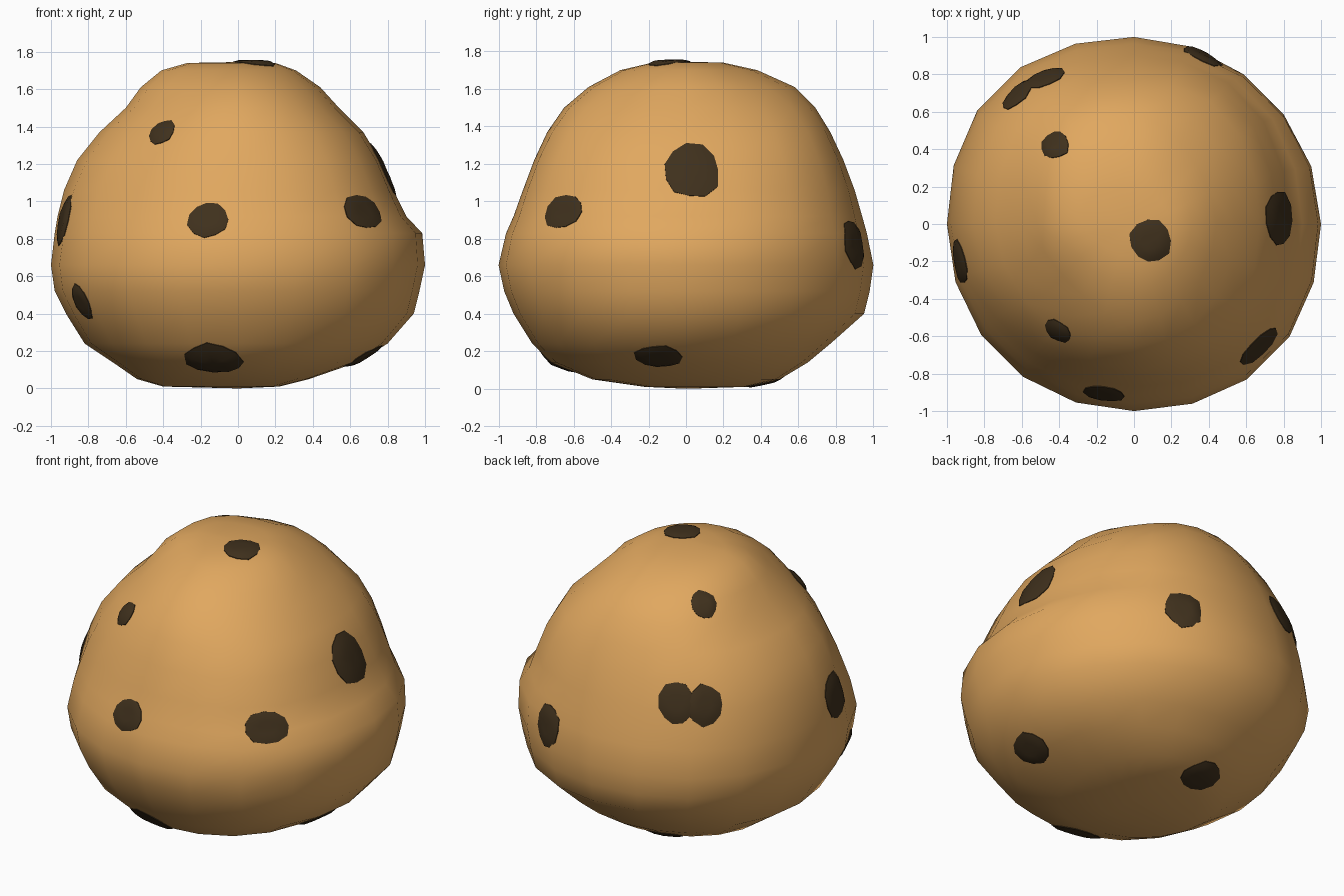
import bpy, bmesh, math, random
from mathutils import Vector
from mathutils.bvhtree import BVHTree

if "Cube" in bpy.data.objects:
    bpy.data.objects.remove(bpy.data.objects["Cube"])

random.seed(4)
SIDES = 20

def material(name, rgb):
    m = bpy.data.materials.new(name)
    m.diffuse_color = (*rgb, 1)
    m.use_nodes = True
    m.node_tree.nodes["Principled BSDF"].inputs["Base Color"].default_value = m.diffuse_color
    return m

def finish(bm, name, mat, angle):
    bmesh.ops.recalc_face_normals(bm, faces=bm.faces)
    me = bpy.data.meshes.new(name)
    bm.to_mesh(me)
    me.materials.append(mat)
    ob = bpy.data.objects.new(name, me)
    bpy.context.collection.objects.link(ob)
    bpy.ops.object.select_all(action='DESELECT')
    ob.select_set(True)
    bpy.context.view_layer.objects.active = ob
    bpy.ops.object.shade_smooth_by_angle(angle=math.radians(angle))
    return ob

def bridge(bm, a, b):
    n = len(a)
    for i in range(n):
        bm.faces.new((a[i], a[(i + 1) % n], b[(i + 1) % n], b[i]))

def fan(bm, ring, co):
    c = bm.verts.new(co)
    for i in range(len(ring)):
        bm.faces.new((ring[i], ring[(i + 1) % len(ring)], c))

dough = material("dough", (0.75, 0.39, 0.115))
chocolate = material("chocolate", (0.05, 0.03, 0.012))

# Body cross-sections: height, then reach to left, right, front, back
sections = [
    (0.01, .40, .22, .22, .32), (0.05, .54, .38, .50, .50), (0.14, .67, .64, .72, .65),
    (0.24, .82, .80, .82, .77), (0.40, .92, .94, .92, .95), (0.52, .98, .97, .97, .98),
    (0.66, 1.0, 1.0, 1.0, 1.0), (0.83, .98, .985, .96, .965), (0.92, .965, .90, .92, .94),
    (1.06, .93, .83, .87, .90), (1.22, .86, .76, .81, .84), (1.37, .74, .67, .74, .77),
    (1.50, .60, .54, .65, .69), (1.61, .52, .44, .52, .58), (1.70, .41, .31, .35, .38),
    (1.74, .27, .20, .18, .20),
]
# Diagonal bulges: height, then back right, back left, front left, front right
bulges = [
    (0.0, 0, .02, .02, .03), (0.7, -.01, .04, .01, .03), (1.15, .05, .05, -.03, .07),
    (1.45, .05, .08, -.05, .03), (1.65, -.10, .12, -.12, -.03), (1.8, -.10, .12, -.12, -.03),
]

def bulge(z, a):
    q = int(a / (math.pi / 2) + 1e-6) % 4 + 1
    for lo, hi in zip(bulges, bulges[1:]):
        if z <= hi[0]:
            t = (z - lo[0]) / (hi[0] - lo[0])
            return 1 + (lo[q] + (hi[q] - lo[q]) * t) * math.sin(2 * a) ** 2

# Lumpy dough body
bm = bmesh.new()
rings = []
for z, left, right, front, back in sections:
    ring = []
    for i in range(SIDES):
        a = 2 * math.pi * i / SIDES
        k = bulge(z, a)
        c, s = math.cos(a) * k, math.sin(a) * k
        ring.append(bm.verts.new((c * (right if c > 0 else left),
                                  s * (back if s > 0 else front), z)))
    if rings:
        bridge(bm, rings[-1], ring)
    rings.append(ring)
fan(bm, rings[0], (0, 0, 0))
fan(bm, rings[-1], (0, 0, 1.745))
bmesh.ops.recalc_face_normals(bm, faces=bm.faces)
surface = BVHTree.FromBMesh(bm)
finish(bm, "dough_body", dough, 60)
bm.free()

# Chips: name, position, half width, half height
chips = [
    ("front_chip", (-.16, -.92, .91), .11, .10),
    ("front_right_chip", (.68, -.66, .95), .13, .10),
    ("front_upper_chip", (-.42, -.59, 1.385), .075, .08),
    ("front_lower_chip", (-.13, -.70, .135), .15, .13),
    ("left_chip", (-.93, -.20, .90), .12, .14),
    ("left_lower_chip", (-.86, -.46, .45), .09, .10),
    ("right_chip", (.77, .03, 1.16), .15, .16),
    ("right_lower_chip", (.68, -.15, .16), .12, .11),
    ("top_chip", (.09, -.09, 1.75), .11, .12),
    ("back_upper_chip", (-.42, .42, 1.59), .08, .09),
    ("back_left_chip_a", (-.60, .67, 1.08), .11, .12),
    ("back_left_chip_b", (-.48, .78, 1.10), .11, .13),
    ("back_chip", (.38, .92, .78), .11, .13),
    ("bottom_chip", (-.16, .42, .04), .12, .12),
]

# Each chip is an irregular thin patch draped over the body
for name, pos, w, h in chips:
    p, n = surface.find_nearest(Vector(pos))[:2]
    side = Vector((0, 0, 1)).cross(n).normalized() if abs(n.z) < .97 else Vector((1, 0, 0))
    up = n.cross(side)

    def drape(u, v, lift):
        start = p + side * u + up * v
        hit = surface.ray_cast(start + n * .3, -n)[0]
        return (hit if hit else start) + n * lift

    count = 11
    wobble = [random.uniform(.93, 1.1) for _ in range(count)]
    bm = bmesh.new()
    prev = None
    for scale, lift in ((1.0, -.012), (1.0, .004), (.75, .012), (.4, .014)):
        ring = []
        for i in range(count):
            a = 2 * math.pi * i / count
            r = scale * wobble[i]
            ring.append(bm.verts.new(drape(w * r * math.cos(a), h * r * math.sin(a), lift)))
        if prev:
            bridge(bm, prev, ring)
        prev = ring
    fan(bm, prev, drape(0, 0, .014))
    finish(bm, name, chocolate, 40)
    bm.free()
